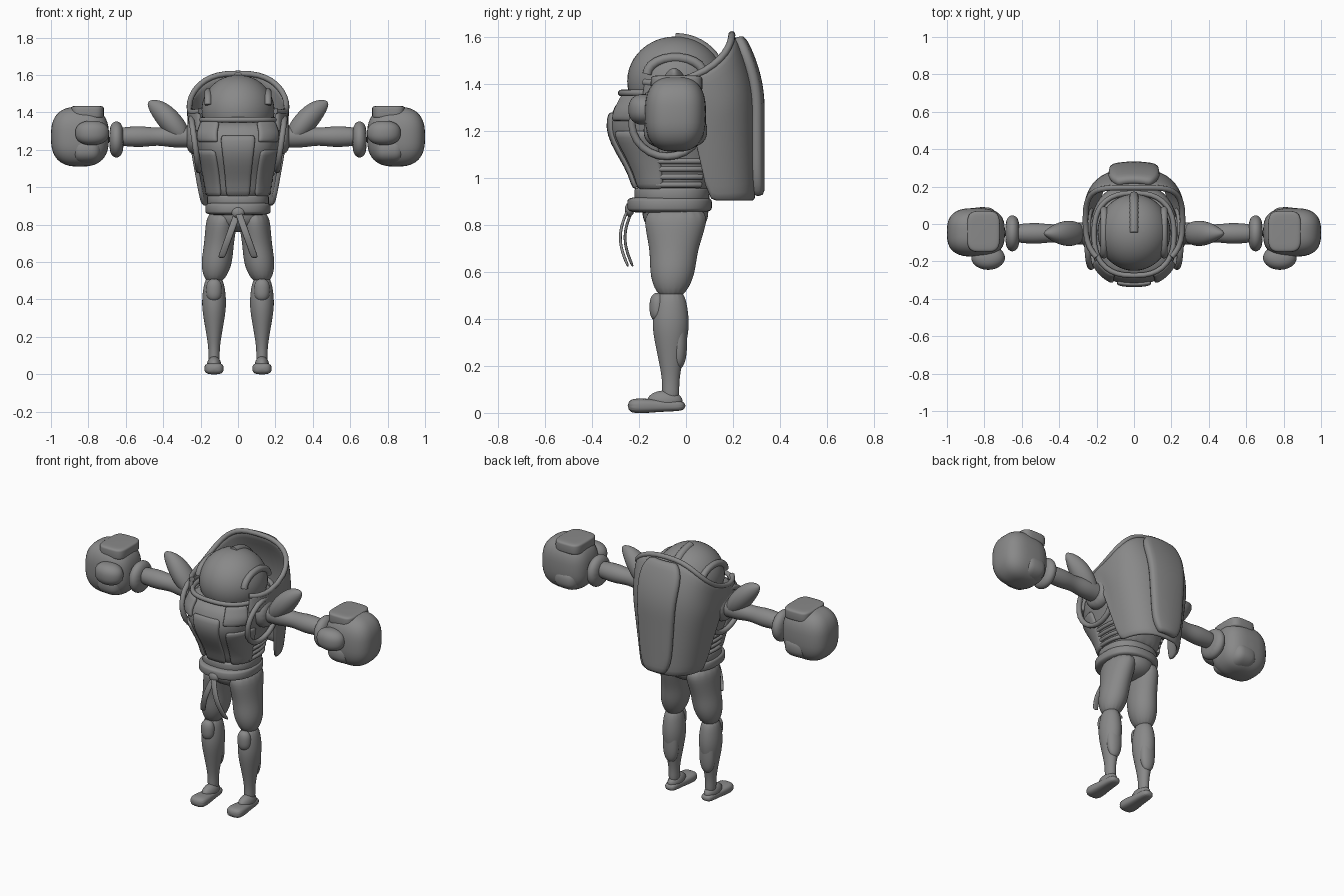
import bpy, bmesh, math
from math import sin, cos, pi, radians
from mathutils import Vector

if "Cube" in bpy.data.objects:
    bpy.data.objects.remove(bpy.data.objects["Cube"])

clay = bpy.data.materials.new("neutral_grey")
clay.use_nodes = True
grey = (0.25, 0.25, 0.25, 1)
clay.diffuse_color = grey
clay.node_tree.nodes["Principled BSDF"].inputs["Base Color"].default_value = grey


def signed_power(value, power):
    return math.copysign(abs(value) ** power, value)


def sample(values, t):
    """Linear lookup in evenly spaced values, t from 0 to 1."""
    position = min(max(t, 0), 1) * (len(values) - 1)
    index = min(int(position), len(values) - 2)
    return values[index] + (values[index + 1] - values[index]) * (position - index)


def finish(name, bm, mirror=False, subsurf=0, thickness=0):
    bmesh.ops.recalc_face_normals(bm, faces=bm.faces)
    mesh = bpy.data.meshes.new(name)
    bm.to_mesh(mesh)
    bm.free()
    part = bpy.data.objects.new(name, mesh)
    bpy.context.collection.objects.link(part)
    mesh.materials.append(clay)
    for face in mesh.polygons:
        face.use_smooth = True
    if thickness:
        solid = part.modifiers.new("Thickness", 'SOLIDIFY')
        solid.thickness, solid.offset = thickness, 0
    if mirror:
        part.modifiers.new("Mirror", 'MIRROR').use_mirror_merge = False
    if subsurf:
        smooth = part.modifiers.new("Smooth", 'SUBSURF')
        smooth.levels = smooth.render_levels = subsurf


def skin(bm, loops, closed):
    """Join neighbouring rows of points with quads."""
    rows = [[bm.verts.new(point) for point in loop] for loop in loops]
    for low, high in zip(rows, rows[1:]):
        for i in range(0 if closed else 1, len(low)):
            bm.faces.new((low[i - 1], low[i], high[i], high[i - 1]))
    return rows


def limb(name, axis, start, end, widths, depths, mirror=False, power=1.0, sides=16):
    """Evenly spaced rings, square to one axis, from start to end."""
    bm = bmesh.new()
    start, end = Vector(start), Vector(end)
    side, other = [i for i in range(3) if i != axis]
    loops = []
    for k in range(len(widths)):
        loop = []
        for i in range(sides):
            angle = 2 * pi * (i + 0.5) / sides
            point = start.lerp(end, k / (len(widths) - 1))
            point[side] += widths[k] * signed_power(cos(angle), power)
            point[other] += depths[k] * signed_power(sin(angle), power)
            loop.append(point)
        loops.append(loop)
    rows = skin(bm, loops, True)
    bm.faces.new(rows[0])
    bm.faces.new(rows[-1])
    finish(name, bm, mirror, 2)


def scaled(values, factor):
    return [value * factor for value in values]


def blob(name, centre, size, mirror=False, flat=1.0, square=1.0):
    """Ellipsoid; lower powers make it boxier upright (flat) or in plan (square)."""
    bm = bmesh.new()
    bmesh.ops.create_uvsphere(bm, u_segments=40, v_segments=24, radius=1)
    for vert in bm.verts:
        x, y, z = vert.co
        lon, ring = math.atan2(y, x), math.hypot(x, y) ** flat
        shape = (ring * signed_power(cos(lon), square),
                 ring * signed_power(sin(lon), square), signed_power(z, flat))
        vert.co = [c + s * p for c, s, p in zip(centre, size, shape)]
    finish(name, bm, mirror)


def sheet(name, rows, thickness, mirror=False):
    bm = bmesh.new()
    skin(bm, rows, False)
    finish(name, bm, mirror, 1, thickness)


def tube(name, points, radius, mirror=False, closed=False):
    curve = bpy.data.curves.new(name, 'CURVE')
    curve.dimensions, curve.bevel_depth, curve.use_fill_caps = '3D', radius, True
    spline = curve.splines.new('POLY')
    spline.points.add(len(points) - 1)
    for target, point in zip(spline.points, points):
        target.co = (*point, 1)
    spline.use_cyclic_u, spline.use_smooth = closed, True
    part = bpy.data.objects.new(name, curve)
    bpy.context.collection.objects.link(part)
    curve.materials.append(clay)
    if mirror:
        part.modifiers.new("Mirror", 'MIRROR')


def steps(first, last, count):
    return [first + (last - first) * i / (count - 1) for i in range(count)]


# Head with a crest over the crown and a ridge on each side
head_y, head_z, head_r = -0.045, 1.41, 0.195
blob("head", (0, head_y, head_z), (head_r, 0.205, 0.19))
tube("head_crest", [(0, head_y + head_r * cos(a), head_z + 0.18 * sin(a))
                    for a in steps(0.1, pi / 2, 12)], 0.025)
tube("head_side_ridge", [(0.16, head_y + 0.12 * cos(a), 1.44 + 0.07 * sin(a))
                         for a in steps(0, pi, 12)], 0.02, True)

# Vest torso, narrow at the waist and full at the chest
hem, collar, body_y = 0.92, 1.37, -0.055
body_w = [0.16, 0.17, 0.19, 0.22, 0.245, 0.21]
body_d = [0.155, 0.175, 0.225, 0.28, 0.265, 0.215]
limb("torso_vest", 2, (0, body_y, hem), (0, body_y, collar), body_w, body_d, power=0.8, sides=24)


def on_body(degrees, z):
    """Point on the vest; zero is straight ahead, positive is its left."""
    angle, t = radians(degrees), (z - hem) / (collar - hem)
    return (sample(body_w, t) * signed_power(sin(angle), 0.8),
            body_y - sample(body_d, t) * signed_power(cos(angle), 0.8), z)


def vest_panel(name, left, right, low, high, mirror=False):
    sheet(name, [[on_body(a, z) for a in steps(left, right, 7)] for z in steps(low, high, 6)], 0.025, mirror)


# Raised vest panels, rims and side ribs
vest_panel("vest_centre_panel", -18, 18, 0.95, 1.28)
vest_panel("vest_front_panel", 28, 80, 0.95, 1.2, True)
vest_panel("chest_panel", 22, 60, 1.24, 1.35, True)
tube("collar_rim", [on_body(a, collar - 0.01) for a in range(0, 360, 10)], 0.014, closed=True)
for z in steps(0.97, 1.07, 4):
    tube("side_rib", [on_body(a, z) for a in range(70, 131, 10)], 0.012, True)
tube("armhole_rim", [(0.23 + 0.02 * sin(a), -0.08 + 0.15 * cos(a), 1.23 + 0.14 * sin(a))
                     for a in steps(0, 2 * pi, 25)], 0.016, True)


# Back shell: open at the front, rising to a peak behind the head
def shell_depth(z):
    return 0.265 - max(0, z - 1.3) ** 2 * 0.95


def shell_column(degrees):
    angle = radians(degrees)
    across, back = signed_power(sin(angle), 0.75), signed_power(cos(angle), 0.75)
    y = 0.02 + 0.27 * back
    low = 0.9 if y > 0.06 else 1.3
    high = 1.42 + 0.3 * y + 1.2 * y * y
    return [(across * min(0.26, 0.19 + 0.17 * (z - 0.9)), 0.02 + back * shell_depth(z), z)
            for z in steps(low, high, 10)]


columns = [shell_column(a) for a in range(-135, 136, 9)]
sheet("back_shell", columns, 0.025)
tube("shell_rim", [column[-1] for column in columns], 0.015)

# Spine plate: widens upwards, with rounded ends
sheet("spine_plate", [[(x * (0.1 + 0.05 * t) * (1 - 0.4 * abs(2 * t - 1) ** 8),
                        0.045 + shell_depth(0.92 + 0.68 * t) - 0.015 * x * x, 0.92 + 0.68 * t)
                       for x in steps(-1, 1, 7)] for t in steps(0, 1, 15)], 0.05)

# Waistband, belt, knot and hanging ribbons
blob("waistband", (0, -0.06, 0.93), (0.165, 0.16, 0.03), flat=0.3, square=0.85)
blob("belt", (0, -0.07, 0.885), (0.175, 0.18, 0.035), flat=0.4, square=0.85)
blob("belt_knot", (0, -0.24, 0.865), (0.035, 0.02, 0.03))
for name, side, y in (("left_ribbon", 1, -0.245), ("right_ribbon", -1, -0.225)):
    sheet(name, [[(side * (0.09 * t + w), y - 0.035 * sin(pi * t), 0.87 - 0.25 * t)
                  for w in (-0.02, 0, 0.02)] for t in steps(0, 1, 9)], 0.012)

# Pelvis and baggy trousers
leg_x, leg_y = 0.128, -0.065
blob("pelvis", (0, -0.045, 0.86), (0.15, 0.14, 0.1), flat=0.8)
limb("trouser_leg", 2, (0.08, -0.04, 0.88), (leg_x, leg_y, 0.48),
     [0.085, 0.085, 0.08, 0.088, 0.045], [0.145, 0.13, 0.1, 0.1, 0.05], True)

# Lower legs with knee caps, calf plates and feet
calf = [0.045, 0.062, 0.068, 0.055, 0.04, 0.028, 0.035]
limb("shin", 2, (leg_x, leg_y, 0.53), (leg_x, leg_y, 0.04), calf, scaled(calf, 1.2), True)
blob("knee_cap", (leg_x, -0.12, 0.45), (0.042, 0.035, 0.06), True, flat=0.8)
blob("calf_plate", (leg_x, -0.03, 0.32), (0.05, 0.035, 0.13), True, flat=0.8)
sole = [0.035, 0.04, 0.045, 0.055, 0.05]
limb("foot", 1, (leg_x, 0, 0.03), (leg_x, -0.25, 0.03), sole, scaled(sole, 0.6), True, 0.7)
blob("instep", (leg_x, -0.09, 0.05), (0.038, 0.075, 0.045), True)

# Arms, shoulder sockets and pointed shoulder guards
arm_y, arm_z = -0.05, 1.27
arm = [0.06, 0.06, 0.06, 0.045, 0.058, 0.055, 0.045]
limb("arm", 0, (0.2, arm_y, arm_z), (0.66, arm_y, arm_z), arm, arm, True)
socket = [0.1, 0.1, 0.075]
limb("shoulder_socket", 0, (0.2, arm_y, arm_z), (0.28, arm_y, arm_z), socket, socket, True)
limb("shoulder_guard", 0, (0.26, arm_y, 1.27), (0.485, arm_y, 1.445),
     [0.04, 0.07, 0.07, 0.05, 0.01], [0.05, 0.085, 0.09, 0.07, 0.02], True)

# Boxing gloves: cuff, fist, curled fingers, thumb and top pad
cuff = [0.07, 0.1, 0.1, 0.07]
limb("glove_cuff", 0, (0.61, arm_y, 1.255), (0.69, arm_y, 1.255), cuff, cuff, True)
blob("glove_fist", (0.845, -0.045, arm_z), (0.155, 0.13, 0.16), True, 0.75, 0.7)
blob("glove_fingers", (0.81, -0.045, 1.2), (0.085, 0.135, 0.08), True, 0.8, 0.6)
blob("glove_thumb", (0.78, -0.18, 1.29), (0.09, 0.065, 0.065), True, 0.85)
blob("glove_top_pad", (0.805, -0.04, 1.4), (0.088, 0.11, 0.035), True, 0.3, 0.5)
